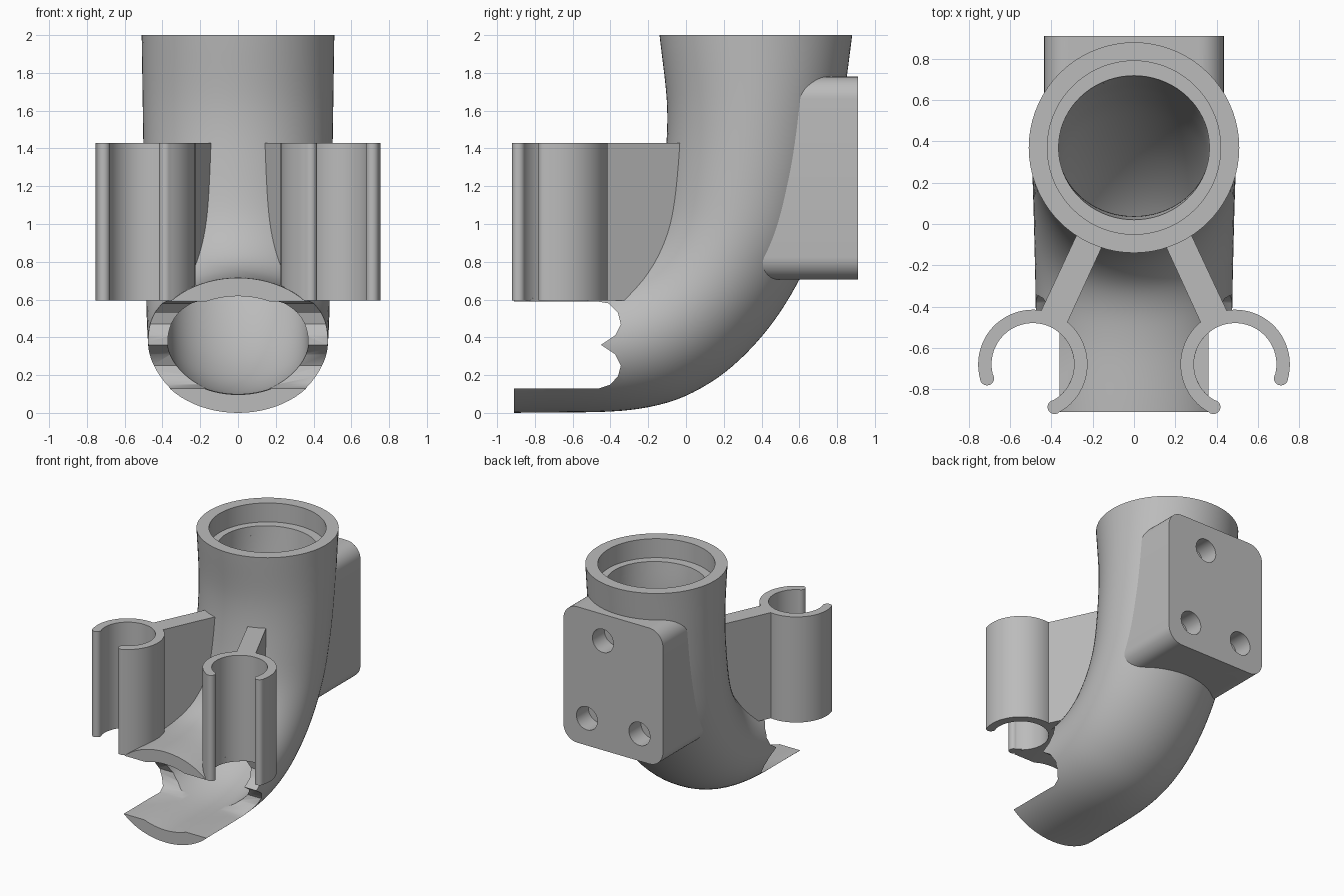
import bpy, bmesh, math
from mathutils import Vector

if "Cube" in bpy.data.objects:
    bpy.data.objects.remove(bpy.data.objects["Cube"])

grey = bpy.data.materials.new("plain_grey")
grey.use_nodes = True
grey.diffuse_color = (0.5, 0.5, 0.5, 1)
grey.node_tree.nodes["Principled BSDF"].inputs["Base Color"].default_value = (0.5, 0.5, 0.5, 1)


def make(name, bm):
    bmesh.ops.recalc_face_normals(bm, faces=bm.faces)
    mesh = bpy.data.meshes.new(name)
    bm.to_mesh(mesh)
    bm.free()
    mesh.materials.append(grey)
    obj = bpy.data.objects.new(name, mesh)
    bpy.context.collection.objects.link(obj)
    return obj


def loft(name, rings):
    """Skin a list of equal closed rings and cap both ends."""
    bm = bmesh.new()
    loops = [[bm.verts.new(p) for p in ring] for ring in rings]
    n = len(loops[0])
    for a, b in zip(loops, loops[1:]):
        for i in range(n):
            bm.faces.new((a[i], a[(i + 1) % n], b[(i + 1) % n], b[i]))
    bm.faces.new(loops[0])
    bm.faces.new(loops[-1])
    return make(name, bm)


def prism(name, outline, axis, low, high):
    """Extrude a 2D outline along x, y or z."""
    def place(p, h):
        v = list(p)
        v.insert(axis, h)
        return v
    return loft(name, [[place(p, h) for p in outline] for h in (low, high)])


def arc(cx, cy, r, start, end, steps):
    return [(cx + r * math.cos(math.radians(start + (end - start) * i / steps)),
             cy + r * math.sin(math.radians(start + (end - start) * i / steps)))
            for i in range(steps + 1)]


def disc(cx, cy, r, steps=48):
    return arc(cx, cy, r, 0, 360, steps)[:-1]


def boolean(obj, other, operation="DIFFERENCE", keep=False):
    mod = obj.modifiers.new("cut", "BOOLEAN")
    mod.operation, mod.object, mod.solver = operation, other, "EXACT"
    bpy.context.view_layer.objects.active = obj
    bpy.ops.object.modifier_apply(modifier=mod.name)
    if not keep:
        bpy.data.objects.remove(other)


# Elbow: front and back (y, z) points of each section, top to outlet
front = [(-.14, 2), (-.10, 1.62), (-.115, 1.3), (-.16, 1.03), (-.25, .86), (-.38, .765), (-.58, .725), (-.91, .715)]
back = [(.88, 2), (.83, 1.62), (.77, 1.22), (.66, .83), (.43, .44), (.12, .155), (-.26, .02), (-.91, 0)]


def smooth_path(points, steps=8):
    pts = [Vector(p) for p in points]
    pts = [2 * pts[0] - pts[1]] + pts + [2 * pts[-1] - pts[-2]]
    out = []
    for a, b, c, d in zip(pts, pts[1:], pts[2:], pts[3:]):
        for i in range(steps):
            t = i / steps
            out.append(b + (c - a) * t / 2 + (a - 2.5 * b + 2 * c - d / 2) * t ** 2
                       + (1.5 * (b - c) + (d - a) / 2) * t ** 3)
    return out + [pts[-2]]


def elbow_rings(wall_top=0, wall_end=0, sides=72):
    rings = []
    path = list(zip(smooth_path(front), smooth_path(back)))
    for k, (f, b) in enumerate(path):
        t = k / (len(path) - 1)
        wall = wall_top + (wall_end - wall_top) * t
        mid, half = (f + b) / 2, (f - b) / 2
        half *= 1 - wall / half.length
        width = .51 - .04 * t - wall
        ring = []
        for i in range(sides):
            a = math.tau * i / sides
            p = mid + half * math.cos(a)
            ring.append(Vector((width * math.sin(a), p.x, p.y)))
        rings.append(ring)
    return rings


pipe = loft("elbow_pipe", elbow_rings())
inner = elbow_rings(.145, .097)
inner.insert(0, [p + Vector((0, 0, .1)) for p in inner[0]])
inner.append([p - Vector((0, .1, 0)) for p in inner[-1]])
bore = loft("bore_cutter", inner)
boolean(pipe, bore, keep=True)

# Stepped socket in the top mouth
boolean(pipe, prism("socket_cutter", disc(0, .37, .42, 72), 2, 1.85, 2.1))

# Two-lobed side openings at the outlet
slot = [(-1.1, .13), (-.46, .13), (-.40, .15), (-.36, .195), (-.345, .25), (-.375, .31), (-.45, .36),
        (-.375, .41), (-.345, .47), (-.36, .53), (-.41, .58), (-.47, .59), (-1.1, .59)]
boolean(pipe, prism("slot_cutter", slot, 0, -.7, .7))

# Mounting block with rounded corners and three blind holes
w, r, low, high = .435, .12, .705, 1.78
outline = (arc(w - r, high - r, r, 0, 90, 10) + arc(r - w, high - r, r, 90, 180, 10)
           + arc(r - w, low + r, r, 180, 270, 10) + arc(w - r, low + r, r, 270, 360, 10))
block = prism("mounting_block", outline, 1, .25, .91)
boolean(block, bore, keep=True)
for x, z in ((.09, 1.57), (.23, .92), (-.23, .92)):
    for part in (block, pipe):
        boolean(part, prism("hole_cutter", disc(x, z, .092, 32), 1, .76, 1))

parts = [pipe, block]
# Side clips: open rings with bead ends, on slanted arms
for side, label in ((-1, "right"), (1, "left")):
    def flip(points):
        return [(-side * x, y) for x, y in points]
    cx, cy = -.49, -.68
    ring = arc(cx, cy, .265, 197, -63, 48) + arc(cx, cy, .2, -63, 197, 48)
    clip = prism(label + "_clip", flip(ring), 2, .595, 1.43)
    for angle in (197, -63):
        x, y = arc(cx, cy, .232, angle, angle, 1)[0]
        boolean(clip, prism("bead", flip(disc(x, y, .034, 24)), 2, .595, 1.43), "UNION")
    arm = prism(label + "_arm", flip([(-.4625, -.447), (-.332, -.497), (-.10, .01), (-.22, .07)]), 2, .595, 1.43)
    boolean(arm, bore, keep=True)
    boolean(pipe, prism("clip_cutter", flip(disc(cx, cy, .2)), 2, .58, 1.5))
    parts += [clip, arm]

bpy.data.objects.remove(bore)

for obj in parts:
    bpy.ops.object.select_all(action="DESELECT")
    obj.select_set(True)
    bpy.context.view_layer.objects.active = obj
    bpy.ops.object.shade_smooth_by_angle(angle=math.radians(30))
